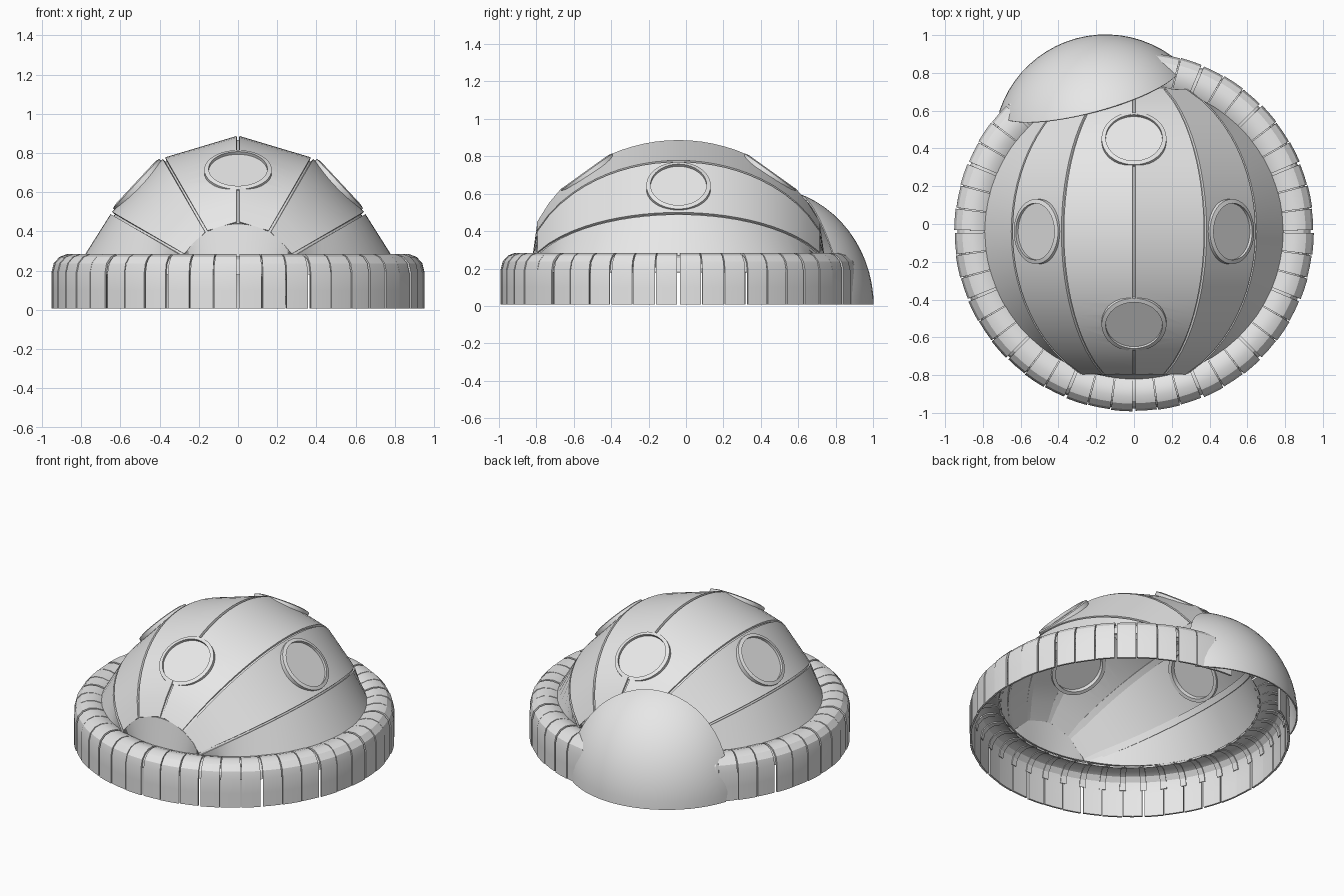
import bpy, bmesh
from math import sin, cos, pi, radians, sqrt
from mathutils import Vector, Matrix

cube = bpy.data.objects.get("Cube")
if cube:
    bpy.data.objects.remove(cube)

grey = bpy.data.materials.new("light grey")
grey.use_nodes = True
grey.diffuse_color = (0.8, 0.8, 0.8, 1)
grey.node_tree.nodes["Principled BSDF"].inputs["Base Color"].default_value = (0.8, 0.8, 0.8, 1)

CY = -0.04          # dome centre in y
AXIS = 0.12         # height of the gore axis
HALF = 0.75         # half length of the gores


def grid(bm, rows):
    """Skin rows of points with quads."""
    vs = [[bm.verts.new(p) for p in row] for row in rows]
    for a, b in zip(vs, vs[1:]):
        for i in range(len(a) - 1):
            bm.faces.new((a[i], a[i + 1], b[i + 1], b[i]))


def finish(name, bm, thick=0, cutters=(), angle=25):
    me = bpy.data.meshes.new(name)
    bm.to_mesh(me)
    bm.free()
    ob = bpy.data.objects.new(name, me)
    bpy.context.collection.objects.link(ob)
    me.materials.append(grey)
    bpy.ops.object.select_all(action='DESELECT')
    bpy.context.view_layer.objects.active = ob
    ob.select_set(True)
    if thick:
        mod = ob.modifiers.new("thickness", 'SOLIDIFY')
        mod.thickness, mod.offset = thick, 0
        bpy.ops.object.modifier_apply(modifier=mod.name)
    fix = bmesh.new()
    fix.from_mesh(me)
    bmesh.ops.recalc_face_normals(fix, faces=fix.faces)
    fix.to_mesh(me)
    fix.free()
    for c in cutters:
        mod = ob.modifiers.new("hole", 'BOOLEAN')
        mod.operation, mod.solver, mod.object = 'DIFFERENCE', 'EXACT', c
        bpy.ops.object.modifier_apply(modifier=mod.name)
    bpy.ops.object.shade_smooth_by_angle(angle=radians(angle))
    return ob


def gore_point(deg, y, scale=1.0, shift=0.0):
    """Point on a gore edge; shift moves it sideways along the surface."""
    a = radians(deg)
    r = 0.76 * sqrt(1 - (y / 0.83) ** 2) * scale * (1 - 0.03 * abs(sin(a)))
    return Vector((r * sin(a) + shift * cos(a), y + CY, AXIS + r * cos(a) - shift * sin(a)))


def base_point(p):
    return Vector((0.785 * cos(p), 0.775 * sin(p) + CY, 0.262))


# Window frames of reference: front, back, left, right
spots = []
for s in (-1, 1):
    spots.append((Vector((0, CY + s * 0.49, 0.71)), Vector((0, s * 0.58, 0.81))))
    spots.append((Vector((s * 0.515, CY, 0.64)), Vector((s * 0.73, 0, 0.68))))
frames = [Matrix.Translation(c) @ n.to_track_quat('Z', 'Y').to_matrix().to_4x4() for c, n in spots]

# Hole cutters
cutters = []
for m in frames:
    bm = bmesh.new()
    bmesh.ops.create_cone(bm, cap_ends=True, segments=40, radius1=0.155, radius2=0.155, depth=0.3, matrix=m)
    c = finish("window_cutter", bm)
    c.hide_render = True
    cutters.append(c)

# Dome gores, flared lower panels and the rounded end caps
STEPS = 24
ys = [HALF * (2 * i / STEPS - 1) for i in range(STEPS + 1)]
dome = bmesh.new()
GAP = 0.006
for a in (-60, -30, 0, 30):
    grid(dome, [[gore_point(a, y, 1, GAP), gore_point(a + 30, y, 1, -GAP)] for y in ys])
for s in (-1, 1):
    rows = []
    for y in ys:
        top = gore_point(60, y, 1, GAP)
        low = base_point(radians(69) * y / HALF)
        rows.append([Vector((s * q.x, q.y, q.z)) for q in (top, low)])
    grid(dome, rows)
finish("dome_panels", dome, 0.014, cutters)

caps = bmesh.new()
for s in (-1, 1):
    rows = []
    for i in range(17):
        t = i / 8 - 1
        a = radians(61) * t
        top = Vector((0.318 * sin(a), s * HALF + CY, AXIS + 0.318 * cos(a)))
        low = base_point(s * (pi / 2 - radians(21) * t * s))
        low.x = 0.281 * t
        rows.append([top, low])
    grid(caps, rows)
finish("end_caps", caps, 0.012)

# Ribs lining the seams
ribs = bmesh.new()
for a in (-60, -30, 0, 30, 60):
    grid(ribs, [[gore_point(a, y, 0.978, d) for d in (-0.02, 0.02)] for y in ys])
finish("seam_ribs", ribs, 0.008, cutters)

# Round windows: glass disc in a short tube
for m, label in zip(frames, ("front", "right", "back", "left")):
    bm = bmesh.new()
    bmesh.ops.create_circle(bm, cap_ends=True, segments=40, radius=0.15, matrix=m @ Matrix.Translation((0, 0, -0.008)))
    finish(label + "_window_glass", bm, 0.006)
    bm = bmesh.new()
    section = ((0.15, 0.012), (0.172, 0.006), (0.172, -0.04), (0.15, -0.04), (0.15, 0.012))
    grid(bm, [[m @ Vector((r * cos(k * pi / 20), r * sin(k * pi / 20), z)) for r, z in section]
              for k in range(41)])
    bmesh.ops.remove_doubles(bm, verts=bm.verts, dist=0.0005)
    finish(label + "_window_rim", bm)

# Skirt ring of separate curved plates, left open in the doorway
profile = ((0.943, 0.008), (0.943, 0.1), (0.943, 0.19), (0.932, 0.235), (0.905, 0.265),
           (0.87, 0.278), (0.83, 0.276), (0.79, 0.262), (0.772, 0.25))
HOOD_TURN = radians(15)
plates = bmesh.new()
COUNT = 48
for k in range(COUNT):
    a0, a1 = (2 * pi * j / COUNT - pi / 2 for j in (k, k + 1))
    mid = (a0 + a1) / 2
    if abs(mid - (pi / 2 + HOOD_TURN)) < radians(18):
        continue
    a0 += 0.008 if k % 3 == 0 else 0.003
    a1 -= 0.008 if k % 3 == 2 else 0.003
    lift = 0.003 * (k % 2)
    grid(plates, [[Vector(((r + lift) * cos(a), (r + lift) * sin(a) + CY, z)) for r, z in profile]
                  for a in (a0, mid, a1)])
finish("skirt_plates", plates, 0.012)

# Backing strips under the upper part of the skirt seams
strips = bmesh.new()
for k in range(COUNT):
    a = 2 * pi * k / COUNT - pi / 2
    if abs(a - (pi / 2 + HOOD_TURN)) < radians(18):
        continue
    grid(strips, [[Vector(((r - 0.01) * cos(b), (r - 0.01) * sin(b) + CY, z - 0.01)) for r, z in profile[2:]]
                  for b in (a - 0.02, a + 0.02)])
finish("skirt_backing", strips, 0.006)

# Entrance hood: part of a sphere, trimmed by the ground and a leaning plane
hood = bmesh.new()
bmesh.ops.create_uvsphere(hood, u_segments=64, v_segments=32, radius=0.59)
bmesh.ops.scale(hood, vec=(1, 1, 1.07), verts=hood.verts)
for point, normal in (((0, 0, 0.008), (0, 0, 1)), ((0, 0.33, 0), (0, 0.6, 0.14))):
    bmesh.ops.bisect_plane(hood, geom=hood.verts[:] + hood.edges[:] + hood.faces[:],
                           plane_co=point, plane_no=normal, clear_inner=True)
bmesh.ops.transform(hood, verts=hood.verts,
                    matrix=Matrix.Translation((-0.15, 0.41, 0)) @ Matrix.Rotation(HOOD_TURN, 4, 'Z'))
finish("entrance_hood", hood, 0.008)

for c in cutters:
    bpy.data.objects.remove(c)
